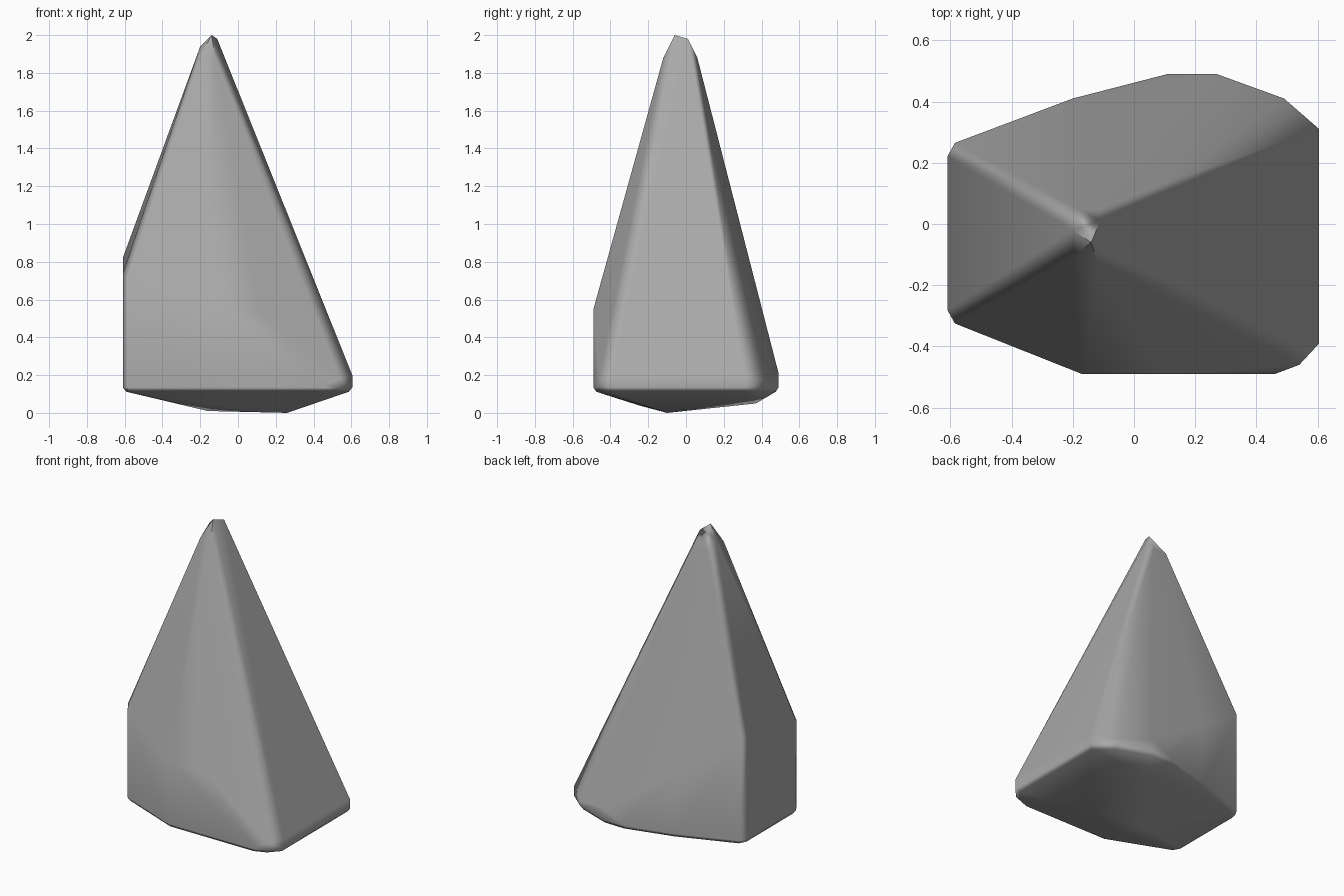
import bpy, bmesh, math

cube = bpy.data.objects.get("Cube")
if cube:
    bpy.data.objects.remove(cube, do_unlink=True)

# Stone colour
stone = bpy.data.materials.new("grey_stone")
stone.use_nodes = True
grey = (0.4, 0.4, 0.4, 1)
stone.diffuse_color = grey
stone.node_tree.nodes["Principled BSDF"].inputs["Base Color"].default_value = grey

# Ground outline: x, y, height where the wall begins to slope inward
outline = [
    (-0.61, 0.22, 0.82), (-0.585, 0.265, 0.8), (-0.2, 0.41, 0.52),
    (0.11, 0.49, 0.14), (0.27, 0.49, 0.21), (0.49, 0.41, 0.17),
    (0.605, 0.31, 0.2), (0.605, -0.39, 0.2), (0.54, -0.46, 0.18),
    (0.46, -0.49, 0.15), (-0.17, -0.49, 0.55), (-0.585, -0.325, 0.71),
    (-0.61, -0.28, 0.74),
]
# Blunt tip, front shoulder and shallow keel underneath
tip = [(-0.14, -0.06, 2), (-0.11, 0.01, 1.98), (-0.2, -0.02, 1.94),
       (-0.2, -0.11, 1.88), (-0.12, -0.12, 1.88), (-0.2, 0.06, 1.87),
       (-0.11, 0.06, 1.88)]
shoulder = [(0.1, -0.49, 0.55)]
keel = [(0.26, -0.1, 0), (-0.16, -0.1, 0.01), (-0.1, -0.25, 0.04),
        (0.2, 0.37, 0.05)]

points = tip + shoulder + keel
for x, y, top in outline:
    points += [(x, y, top), (x, y, 0.135), (x * 0.97, y * 0.97, 0.112)]

# Faceted spire wrapped around the points
bm = bmesh.new()
for p in points:
    bm.verts.new(p)
hull = bmesh.ops.convex_hull(bm, input=bm.verts)
inside = [g for g in hull["geom_interior"] if isinstance(g, bmesh.types.BMVert)]
bmesh.ops.delete(bm, geom=inside, context="VERTS")
bmesh.ops.dissolve_limit(bm, angle_limit=math.radians(2),
                         verts=bm.verts, edges=bm.edges)
bmesh.ops.recalc_face_normals(bm, faces=bm.faces)
mesh = bpy.data.meshes.new("rock_spire")
bm.to_mesh(mesh)
bm.free()
mesh.materials.append(stone)
rock = bpy.data.objects.new("rock_spire", mesh)
bpy.context.collection.objects.link(rock)

# Soft facets that stay flat in the middle
bpy.context.view_layer.objects.active = rock
rock.select_set(True)
bpy.ops.object.shade_smooth_by_angle(angle=math.radians(50))
weighted = rock.modifiers.new("flat_facets", "WEIGHTED_NORMAL")
weighted.keep_sharp = True
weighted.weight = 80
